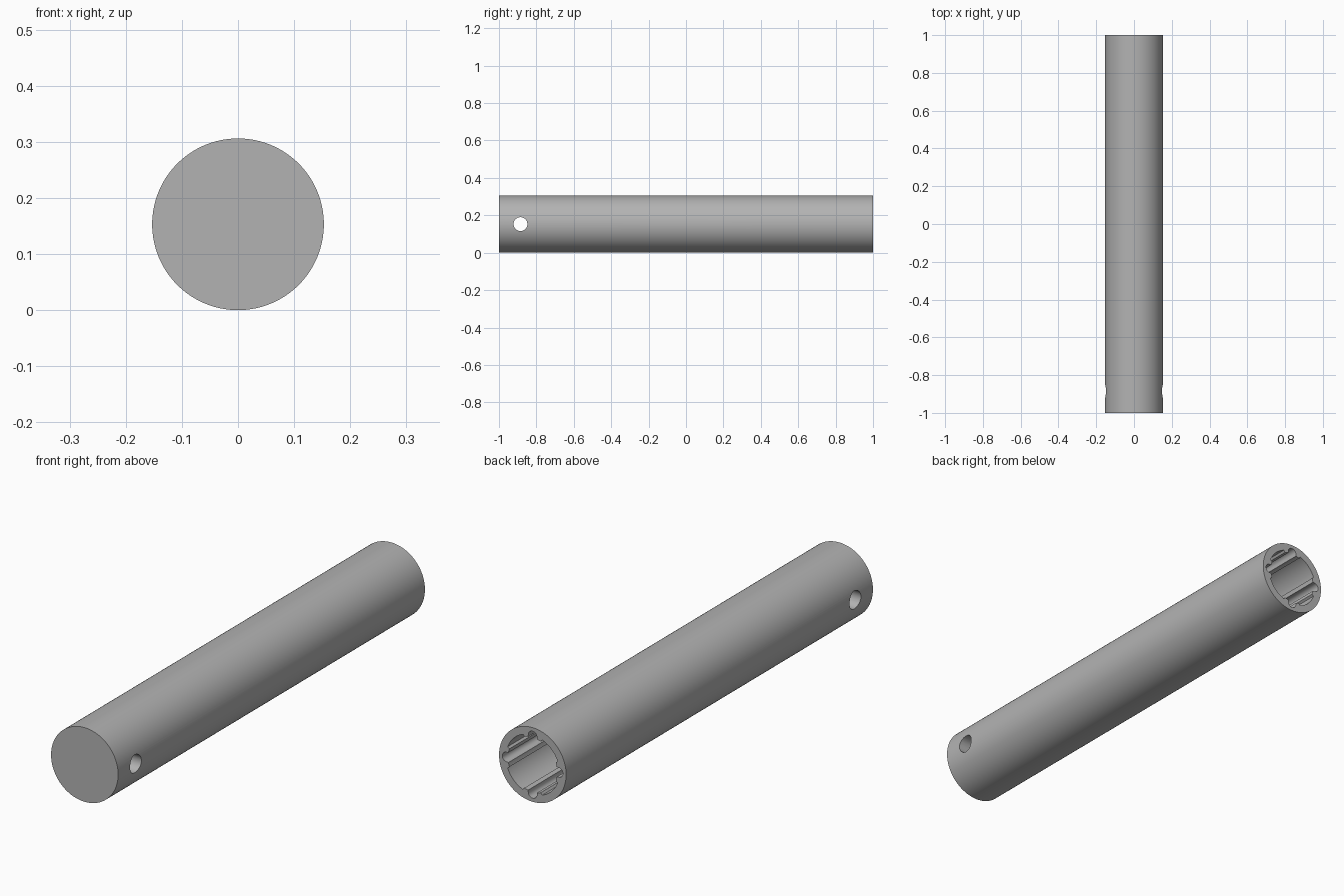
import bpy, bmesh
from math import pi, cos, sin, sqrt, radians
from mathutils import Matrix, Vector

old = bpy.data.objects.get("Cube")
if old:
    bpy.data.objects.remove(old)

RADIUS, LENGTH = 0.153, 2.0
BORE, RECESS = 0.112, 0.122
GROOVE_AT, GROOVE_R = 0.118, 0.02
SOCKET_DEPTH = 0.6

steel = bpy.data.materials.new("grey steel")
steel.use_nodes = True
steel.diffuse_color = (0.45, 0.45, 0.45, 1)
steel.node_tree.nodes["Principled BSDF"].inputs["Base Color"].default_value = steel.diffuse_color


def prism(name, outline, y0, y1):
    """Extrude a closed x-z outline from y0 to y1."""
    bm = bmesh.new()
    face = bm.faces.new([bm.verts.new((x, y0, z + RADIUS)) for x, z in outline])
    grown = bmesh.ops.extrude_face_region(bm, geom=[face])["geom"]
    moved = [v for v in grown if isinstance(v, bmesh.types.BMVert)]
    bmesh.ops.translate(bm, verts=moved, vec=(0, y1 - y0, 0))
    bmesh.ops.recalc_face_normals(bm, faces=bm.faces)
    mesh = bpy.data.meshes.new(name)
    bm.to_mesh(mesh)
    bm.free()
    mesh.materials.append(steel)
    obj = bpy.data.objects.new(name, mesh)
    bpy.context.collection.objects.link(obj)
    return obj


def polar(radius_at, count):
    angles = [2 * pi * i / count for i in range(count)]
    return [(radius_at(a) * cos(a), radius_at(a) * sin(a)) for a in angles]


def socket_radius(a):
    """Round bore with four key grooves and four shallow recesses between."""
    off = (a + pi / 4) % (pi / 2) - pi / 4
    r = RECESS if abs(off) > radians(20) else BORE
    reach = GROOVE_R ** 2 - (GROOVE_AT * sin(off)) ** 2
    if reach > 0:
        r = max(r, GROOVE_AT * cos(off) + sqrt(reach))
    return r


# Main tube, closed at the front
tube = prism("tube", polar(lambda a: RADIUS, 128), -LENGTH / 2, LENGTH / 2)

# Socket in the back end and pin hole across the front end
socket = prism("socket_cutter", polar(socket_radius, 240), LENGTH / 2 - SOCKET_DEPTH, LENGTH / 2 + 0.1)
pin_hole = prism("pin_hole_cutter", polar(lambda a: 0.037, 48), -0.3, 0.3)
pin_hole.data.transform(Matrix.Translation((0, -0.885, RADIUS))
                        @ Matrix.Rotation(pi / 2, 4, "Z")
                        @ Matrix.Translation((0, 0, -RADIUS)))

for cutter in (socket, pin_hole):
    cut = tube.modifiers.new(cutter.name, "BOOLEAN")
    cut.operation = "DIFFERENCE"
    cut.solver = "EXACT"
    cut.object = cutter
    bpy.context.view_layer.objects.active = tube
    bpy.ops.object.modifier_apply(modifier=cut.name)
    bpy.data.objects.remove(cutter)

# Smooth sides with crisp rims
bpy.ops.object.select_all(action="DESELECT")
tube.select_set(True)
bpy.ops.object.shade_smooth_by_angle(angle=radians(30))
